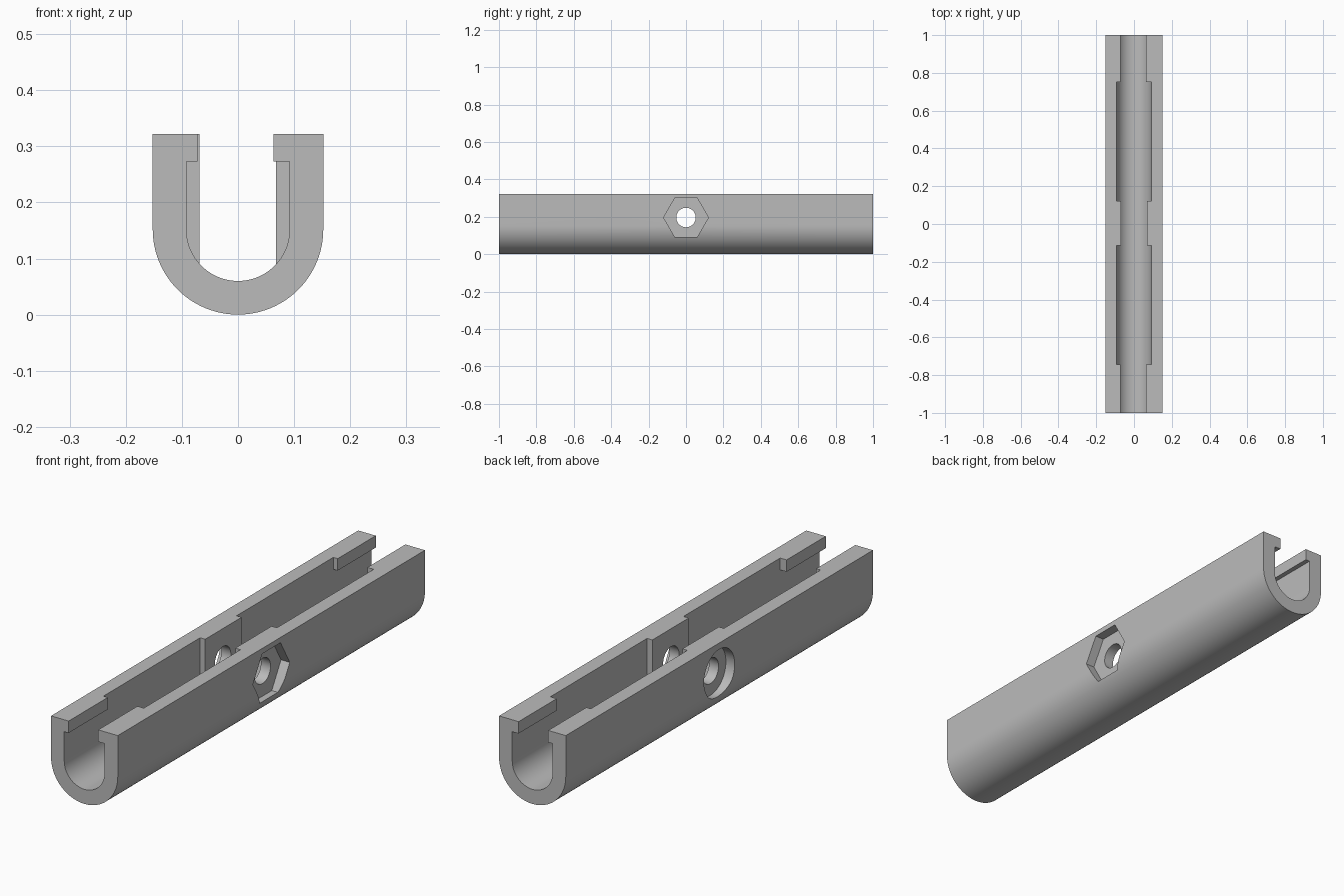
import bpy, bmesh, math
from mathutils import Matrix, Vector

default = bpy.data.objects.get("Cube")
if default:
    bpy.data.objects.remove(default, do_unlink=True)

# Overall sizes
OUTER, INNER, TOP, LENGTH = 0.152, 0.092, 0.322, 2.0
BORE_Z = 0.196

grey = bpy.data.materials.new("plain grey")
grey.use_nodes = True
colour = (0.5, 0.5, 0.5, 1)
grey.diffuse_color = colour
grey.node_tree.nodes["Principled BSDF"].inputs["Base Color"].default_value = colour


def make_object(name, bm):
    bmesh.ops.recalc_face_normals(bm, faces=bm.faces)
    mesh = bpy.data.meshes.new(name)
    bm.to_mesh(mesh)
    bm.free()
    mesh.materials.append(grey)
    obj = bpy.data.objects.new(name, mesh)
    bpy.context.collection.objects.link(obj)
    return obj


def half_round(radius, steps=48):
    """Lower half circle from -x to +x, resting in the rail's round base."""
    angles = [math.pi * (1 + i / steps) for i in range(steps + 1)]
    return [(radius * math.cos(a), OUTER + radius * math.sin(a)) for a in angles]


def box(name, x, y, z):
    bm = bmesh.new()
    bmesh.ops.create_cube(bm, size=1)
    low, high = Vector((x[0], y[0], z[0])), Vector((x[1], y[1], z[1]))
    bmesh.ops.transform(bm, verts=bm.verts, matrix=Matrix.Translation((low + high) / 2)
                        @ Matrix.Diagonal((high - low).to_4d()))
    return make_object(name, bm)


def bore(name, radius, sides, x_start, x_end):
    """Prism lying along x, with a corner pointing along y."""
    bm = bmesh.new()
    bmesh.ops.create_cone(bm, cap_ends=True, segments=sides, radius1=radius,
                          radius2=radius, depth=x_end - x_start)
    place = Matrix.Translation(((x_start + x_end) / 2, 0, BORE_Z))
    turn = Matrix.Rotation(math.pi / 2, 4, "Y")
    spin = Matrix.Rotation(math.pi / 2, 4, "Z")
    bmesh.ops.transform(bm, verts=bm.verts, matrix=place @ turn @ spin)
    # Align one corner with the y axis whatever the starting angle
    far = max(v.co.y for v in bm.verts)
    if far < radius * 0.99:
        bmesh.ops.rotate(bm, verts=bm.verts, cent=(0, 0, BORE_Z),
                         matrix=Matrix.Rotation(math.pi / sides, 3, "X"))
    return make_object(name, bm)


def combine(target, tool, operation):
    mod = target.modifiers.new(tool.name, "BOOLEAN")
    mod.operation, mod.solver, mod.object = operation, "EXACT", tool
    bpy.context.view_layer.objects.active = target
    bpy.ops.object.modifier_apply(modifier=mod.name)
    bpy.data.objects.remove(tool, do_unlink=True)


# U-shaped rail, extruded along y
profile = ([(-OUTER, TOP)] + half_round(OUTER) + [(OUTER, TOP), (INNER, TOP)]
           + half_round(INNER)[::-1] + [(-INNER, TOP)])
bm = bmesh.new()
face = bm.faces.new([bm.verts.new((x, -LENGTH / 2, z)) for x, z in profile])
swept = bmesh.ops.extrude_face_region(bm, geom=[face])["geom"]
bmesh.ops.translate(bm, vec=(0, LENGTH, 0),
                    verts=[v for v in swept if isinstance(v, bmesh.types.BMVert)])
rail = make_object("u_rail", bm)

# Thick blocks in the middle and overhanging lips at both ends
EMBED = 0.125
for block_x, lip_x in (((-EMBED, -0.069), (-EMBED, -0.072)),
                       ((0.068, EMBED), (0.063, EMBED))):
    combine(rail, box("middle_block", block_x, (-0.115, 0.122), (0.08, TOP)), "UNION")
    for lip_y in ((-1, -0.745), (0.752, 1)):
        combine(rail, box("end_lip", lip_x, lip_y, (0.273, TOP)), "UNION")

# Cross bolt hole, nut pocket on the left, round head pocket on the right
POCKET = 0.04
combine(rail, bore("bolt_hole", 0.052, 48, -0.3, 0.3), "DIFFERENCE")
combine(rail, bore("nut_pocket", 0.12, 6, OUTER - POCKET, 0.3), "DIFFERENCE")
combine(rail, bore("head_pocket", 0.1, 64, -0.3, POCKET - OUTER), "DIFFERENCE")

# Merge leftover flat splits, then shade
bm = bmesh.new()
bm.from_mesh(rail.data)
bmesh.ops.remove_doubles(bm, verts=bm.verts, dist=0.00001)
bmesh.ops.dissolve_limit(bm, angle_limit=0.002, verts=bm.verts, edges=bm.edges)
bm.to_mesh(rail.data)
bm.free()

bpy.ops.object.select_all(action="DESELECT")
rail.select_set(True)
bpy.context.view_layer.objects.active = rail
bpy.ops.object.shade_smooth_by_angle(angle=math.radians(30))
